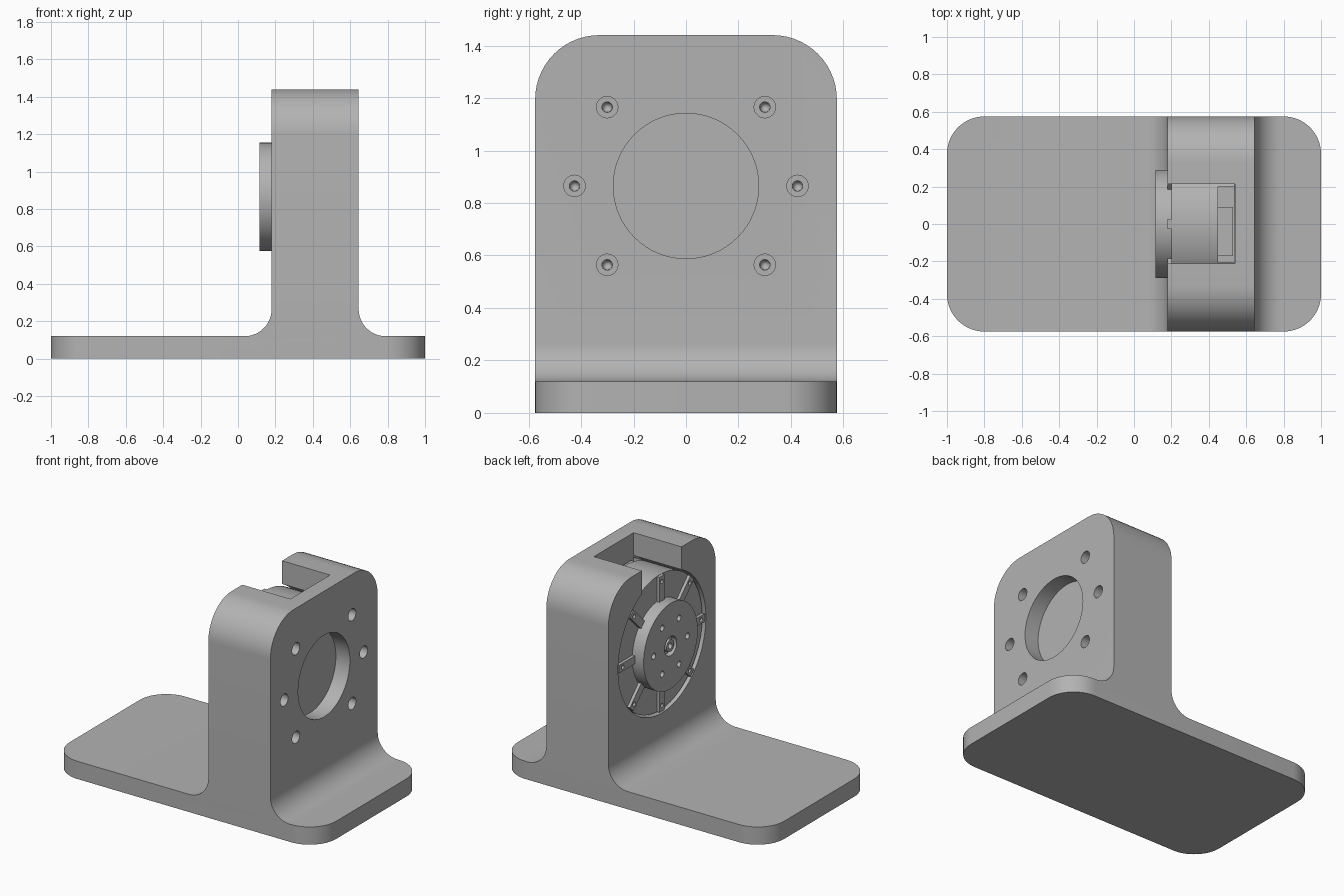
import bpy, bmesh, math
from mathutils import Matrix, Vector

if "Cube" in bpy.data.objects:
    bpy.data.objects.remove(bpy.data.objects["Cube"])

AXIS_Z = 0.865          # height of the motor axis
HALF = 0.575            # half depth of the bracket
grey = bpy.data.materials.new("grey")
grey.diffuse_color = (0.45, 0.45, 0.45, 1)
grey.use_nodes = True
grey.node_tree.nodes["Principled BSDF"].inputs["Base Color"].default_value = grey.diffuse_color


def finish(bm, name):
    bmesh.ops.recalc_face_normals(bm, faces=bm.faces)
    me = bpy.data.meshes.new(name)
    bm.to_mesh(me)
    bm.free()
    me.materials.append(grey)
    ob = bpy.data.objects.new(name, me)
    bpy.context.collection.objects.link(ob)
    return ob


def cyl(name, x0, x1, r, y=0, z=AXIS_Z, n=64, r1=None):
    """Cylinder or cone lying along x."""
    bm = bmesh.new()
    m = Matrix.Translation(((x0 + x1) / 2, y, z)) @ Matrix.Rotation(math.pi / 2, 4, 'Y')
    bmesh.ops.create_cone(bm, cap_ends=True, segments=n, radius1=r,
                          radius2=r if r1 is None else r1, depth=x1 - x0, matrix=m)
    return finish(bm, name)


def box(name, x, y, z, turn=0):
    """Box from ranges, turned about the motor axis."""
    bm = bmesh.new()
    c = Vector([(a + b) / 2 for a, b in (x, y, z)])
    s = Matrix.Diagonal([b - a for a, b in (x, y, z)] + [1])
    o = Matrix.Translation((0, 0, AXIS_Z))
    m = o @ Matrix.Rotation(turn, 4, 'X') @ o.inverted() @ Matrix.Translation(c) @ s
    bmesh.ops.create_cube(bm, size=1, matrix=m)
    return finish(bm, name)


def cut(ob, cutters):
    for c in cutters:
        mod = ob.modifiers.new("cut", 'BOOLEAN')
        mod.operation, mod.solver, mod.object = 'DIFFERENCE', 'EXACT', c
        bpy.context.view_layer.objects.active = ob
        bpy.ops.object.modifier_apply(modifier=mod.name)
        bpy.data.objects.remove(c)


# Bracket: inverted T profile with fillets, pulled along y
XL, XR, BASE, TOP, FIL = 0.18, 0.645, 0.12, 1.44, 0.145


def fillet(cx, a0, a1, n=12):
    return [(cx + FIL * math.cos(a0 + (a1 - a0) * i / n),
             BASE + FIL + FIL * math.sin(a0 + (a1 - a0) * i / n)) for i in range(n + 1)]


profile = [(-1, 0), (1, 0), (1, BASE)]
profile += fillet(XR + FIL, 1.5 * math.pi, math.pi)
profile += [(XR, TOP), (XL, TOP)]
profile += fillet(XL - FIL, 0, -0.5 * math.pi)
profile += [(-1, BASE)]
bm = bmesh.new()
face = bm.faces.new([bm.verts.new((x, -HALF, z)) for x, z in profile])
ext = bmesh.ops.extrude_face_region(bm, geom=[face])
bmesh.ops.translate(bm, vec=(0, 2 * HALF, 0),
                    verts=[v for v in ext["geom"] if isinstance(v, bmesh.types.BMVert)])
bmesh.ops.recalc_face_normals(bm, faces=bm.faces)


def round_edges(test, radius):
    edges = [e for e in bm.edges if all(test(v.co) for v in e.verts)
             and abs(e.verts[0].co.y - e.verts[1].co.y) < 1e-4]
    bmesh.ops.bevel(bm, geom=edges, offset=radius, segments=14, profile=0.5, affect='EDGES')


round_edges(lambda p: p.x > 0.999, 0.2)
round_edges(lambda p: p.x < -0.999, 0.2)
round_edges(lambda p: p.z > TOP - 0.001, 0.245)
bracket = finish(bm, "bracket")

# Motor pocket, top slot, rear opening and counterbored bolt holes
cutters = [cyl("pocket", 0.05, 0.54, 0.47, n=96),
           box("slot", (0.05, 0.54), (-0.21, 0.215), (AXIS_Z, 1.6)),
           cyl("opening", 0.5, 0.8, 0.277)]
bolts = [(0.425 * math.cos(math.radians(a)), AXIS_Z + 0.425 * math.sin(math.radians(a)))
         for a in (0, 45, 135, 180, 225, 315)]
for y, z in bolts:
    cutters += [cyl("counterbore", 0.585, 0.8, 0.041, y, z, 24),
                cyl("bolt_hole", 0.5, 0.7, 0.02, y, z, 24)]
cut(bracket, cutters)

# Motor drum with connector recess and conical bolt seats
drum = cyl("motor_drum", 0.2, 0.538, 0.46, n=96)
cut(drum, [box("recess", (0.45, 0.6), (-0.205, 0.2), (1.2, 1.5))]
    + [cyl("seat", 0.48, 0.54, 0.0, y, z, 24, 0.02) for y, z in bolts])
box("connector", (0.45, 0.53), (-0.17, 0.09), (1.19, 1.27))

# Radial ribs on the drum face, each with a small screw hole
for i in range(8):
    a = i * math.pi / 4
    rib = box("rib_%d" % i, (0.18, 0.205), (-0.027, 0.027), (AXIS_Z + 0.2, AXIS_Z + 0.458), a)
    cut(rib, [cyl("screw", 0.1, 0.195, 0.014, -0.42 * math.sin(a),
                  AXIS_Z + 0.42 * math.cos(a), 16)])

# Output hub with six holes, a centre recess and a centre boss
hub = cyl("output_hub", 0.115, 0.205, 0.29, n=96)
cut(hub, [cyl("hub_hole", 0.05, 0.16, 0.02, 0.18 * math.cos(i * math.pi / 3),
              AXIS_Z + 0.18 * math.sin(i * math.pi / 3), 20) for i in range(6)]
    + [cyl("centre", 0.05, 0.15, 0.065, n=32)])
boss = cyl("centre_boss", 0.118, 0.16, 0.04, n=32)
cut(boss, [cyl("socket", 0.05, 0.145, 0.02, n=20)])

# Smooth curved walls, keep edges sharp
for ob in bpy.context.scene.objects:
    bpy.ops.object.select_all(action='DESELECT')
    ob.select_set(True)
    bpy.context.view_layer.objects.active = ob
    bpy.ops.object.shade_smooth_by_angle(angle=math.radians(30))
